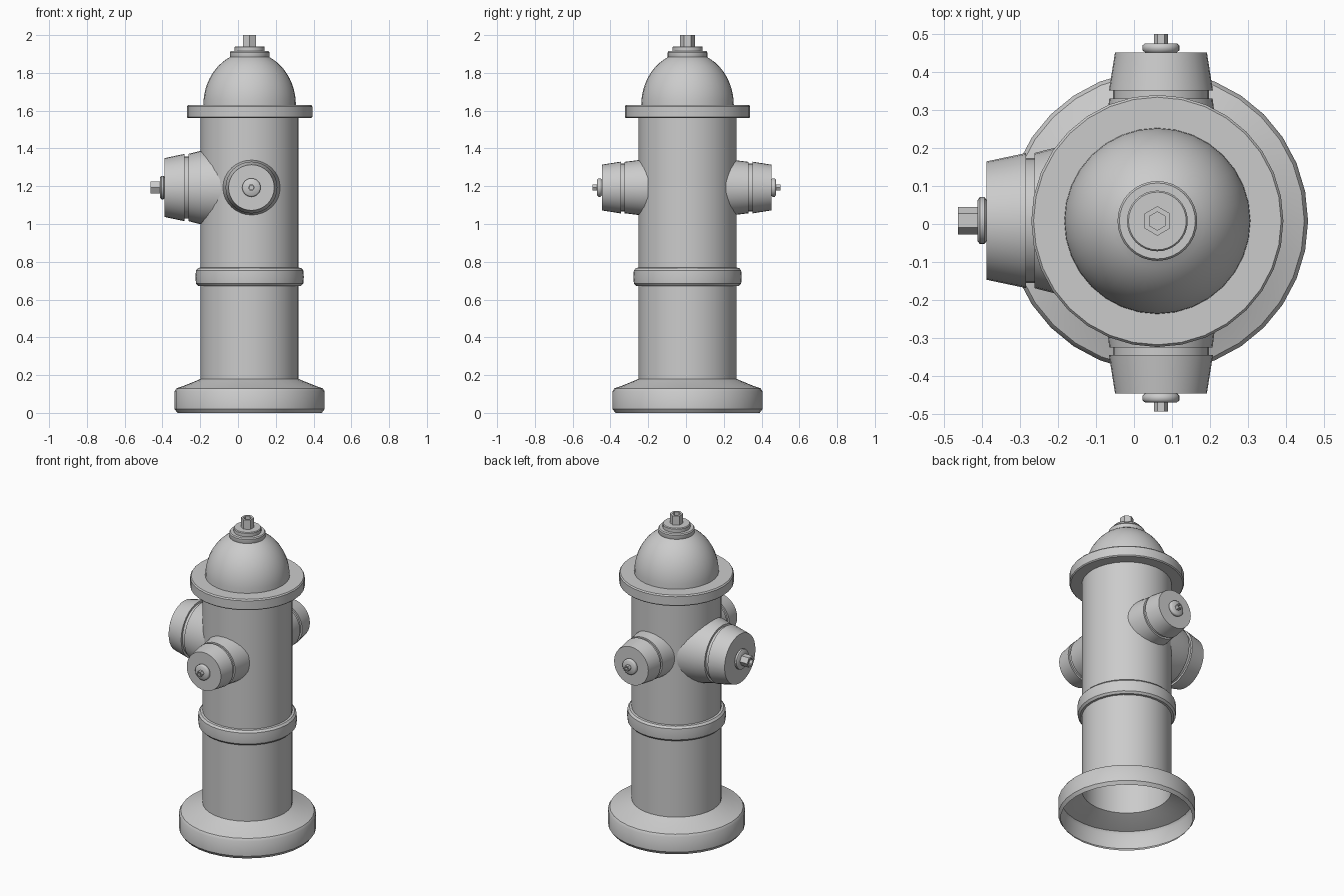
import bpy, bmesh, math
from mathutils import Matrix

if "Cube" in bpy.data.objects:
    bpy.data.objects.remove(bpy.data.objects["Cube"])

CX, CY, NZ = 0.0615, 0.008, 1.193


def lathe(name, profile, loc, rot=(0, 0, 0), segs=32, phase=0.0, sharp=35):
    """Revolve (radius, height) points about local z."""
    bm = bmesh.new()
    rings = []
    for r, h in profile:
        rings.append([bm.verts.new((r * math.cos(phase + 2 * math.pi * i / segs),
                                    r * math.sin(phase + 2 * math.pi * i / segs), h))
                      for i in range(segs)])
    for a, b in zip(rings, rings[1:]):
        for i in range(segs):
            j = (i + 1) % segs
            bm.faces.new((a[i], a[j], b[j], b[i]))
    bmesh.ops.remove_doubles(bm, verts=bm.verts, dist=1e-5)
    bmesh.ops.recalc_face_normals(bm, faces=bm.faces)
    me = bpy.data.meshes.new(name)
    bm.to_mesh(me)
    bm.free()
    me.shade_smooth()
    me.set_sharp_from_angle(angle=math.radians(sharp))
    ob = bpy.data.objects.new(name, me)
    ob.location, ob.rotation_euler = loc, rot
    bpy.context.collection.objects.link(ob)
    return ob


def bolt(name, r, h0, h1, loc, rot=(0, 0, 0), phase=math.pi / 2):
    """Six-sided nut with a recess in its end."""
    lathe(name, [(r, h0), (r, h1), (r * 0.62, h1), (r * 0.62, h1 - 0.02), (0, h1 - 0.02)],
          loc, rot, 6, phase, 20)


axis = (CX, CY, 0)

# Open-bottomed barrel: foot, lower barrel, raised band, upper barrel
lathe("barrel", [
    (0.382, 0), (0.397, 0.02), (0.397, 0.115), (0.387, 0.13), (0.352, 0.142),
    (0.275, 0.173), (0.26, 0.18), (0.26, 0.672), (0.273, 0.673), (0.284, 0.685),
    (0.287, 0.72), (0.284, 0.755), (0.273, 0.767), (0.26, 0.769), (0.26, 1.562)], axis)

# Flange and dome
dome = [(0.245 * math.cos(t), 1.63 + 0.28 * math.sin(t))
        for t in (math.radians(a) for a in range(0, 67, 6))]
lathe("bonnet", [(0.26, 1.56), (0.326, 1.56), (0.332, 1.566), (0.332, 1.622),
                 (0.326, 1.63)] + dome, axis)

# Stepped cap and operating nut
lathe("top_cap", [(0.103, 1.88), (0.105, 1.884), (0.105, 1.908), (0.1, 1.915), (0.08, 1.915),
                  (0.08, 1.936), (0.076, 1.941), (0, 1.941)], axis)
bolt("top_nut", 0.039, 1.94, 2.0, axis)

# Two side outlets, each with cap, washer and nut
for side, sgn in (("front", 1), ("back", -1)):
    loc = (0.071, 0.003, NZ)
    rot = (sgn * math.pi / 2, 0, 0)
    lathe(side + "_outlet", [(0.152, 0.205), (0.142, 0.28), (0.136, 0.328), (0.126, 0.328),
                             (0.126, 0.348)], loc, rot)
    lathe(side + "_outlet_cap", [(0.126, 0.348), (0.137, 0.348), (0.121, 0.449), (0, 0.449)],
          loc, rot)
    lathe(side + "_washer", [(0.042, 0.449), (0.049, 0.455), (0.049, 0.467), (0.042, 0.473),
                             (0, 0.473)], loc, rot, 24, 0, 50)
    bolt(side + "_nut", 0.018, 0.473, 0.497, loc, rot, 0)

# Large left outlet
loc, rot = (0, 0.009, NZ), (0, -math.pi / 2, 0)
lathe("large_outlet", [(0.212, 0.085), (0.194, 0.2), (0.178, 0.262), (0.165, 0.262),
                       (0.165, 0.284)], loc, rot)
lathe("large_outlet_cap", [(0.165, 0.284), (0.178, 0.284), (0.156, 0.388), (0, 0.388)], loc, rot)
lathe("large_washer", [(0.054, 0.388), (0.062, 0.394), (0.062, 0.406), (0.054, 0.412),
                       (0, 0.412)], loc, rot, 24, 0, 50)
bolt("large_nut", 0.036, 0.412, 0.464, loc, rot)
